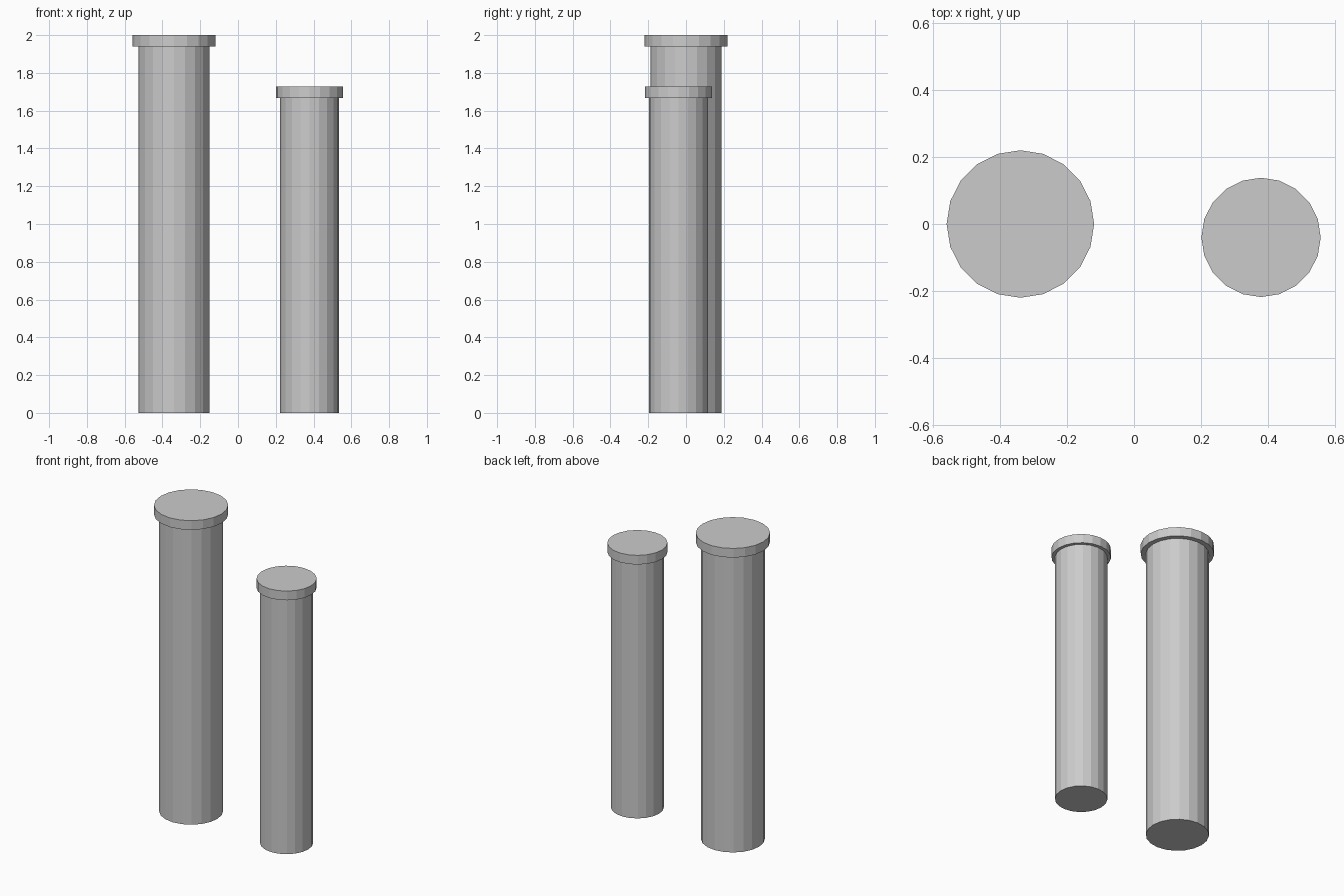
import bpy

if "Cube" in bpy.data.objects:
    bpy.data.objects.remove(bpy.data.objects["Cube"])

SIDES = 20


def cylinder(name, x, y, radius, z0, z1):
    bpy.ops.mesh.primitive_cylinder_add(
        vertices=SIDES, radius=radius, depth=z1 - z0,
        location=(x, y, (z0 + z1) / 2))
    bpy.context.object.name = name


def pillar(name, x, y, shaft_r, cap_r, height, cap_h=0.06):
    # Plain shaft with a wider flat cap on top
    cylinder(name + "_shaft", x, y, shaft_r, 0, height - cap_h)
    cylinder(name + "_cap", x, y, cap_r, height - cap_h, height)


pillar("tall_pillar", -0.339, 0.0, 0.189, 0.22, 2.0)
pillar("short_pillar", 0.379, -0.04, 0.157, 0.178, 1.728)
